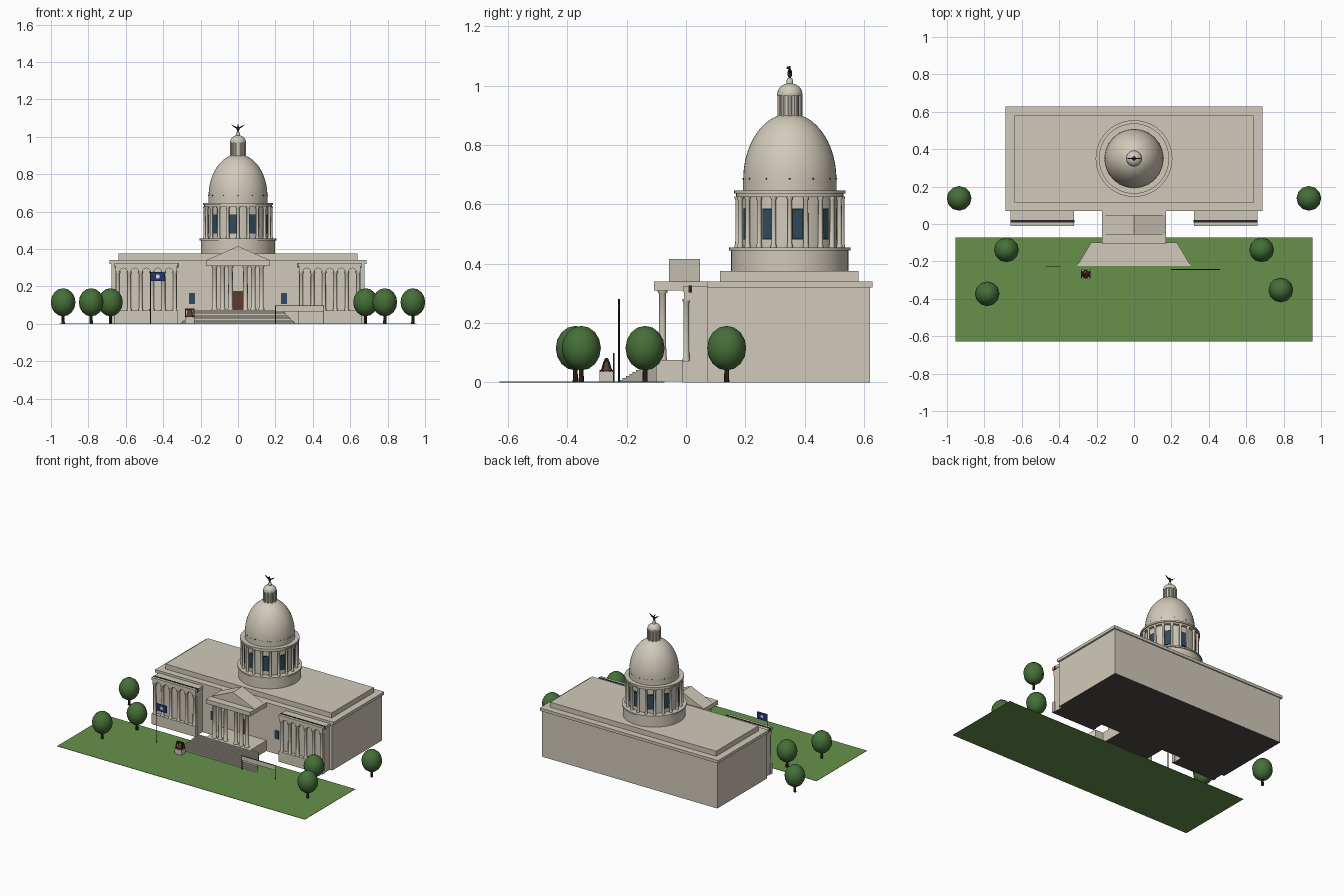
import bpy, bmesh, math
from mathutils import Vector, Matrix

cube = bpy.data.objects.get("Cube")
if cube:
    bpy.data.objects.remove(cube, do_unlink=True)


def material(name, r, g, b):
    m = bpy.data.materials.new(name)
    m.use_nodes = True
    m.diffuse_color = (r, g, b, 1)
    bsdf = m.node_tree.nodes["Principled BSDF"]
    bsdf.inputs["Base Color"].default_value = (r, g, b, 1)
    bsdf.inputs["Roughness"].default_value = 0.8
    return m


stone = material("limestone", 0.64, 0.59, 0.495)
under = material("foundation shadow grey", 0.075, 0.072, 0.058)
grass = material("lawn green", 0.135, 0.285, 0.068)
leaf = material("leaf green", 0.06, 0.16, 0.04)
bark = material("bark brown", 0.04, 0.022, 0.015)
glass = material("window blue", 0.027, 0.07, 0.115)
wood = material("door brown", 0.115, 0.045, 0.025)
iron = material("dark metal", 0.02, 0.02, 0.02)
blue = material("flag blue", 0.015, 0.035, 0.16)
white = material("emblem white", 0.7, 0.7, 0.7)


def finish(name, bm, mat, smooth=False):
    bmesh.ops.recalc_face_normals(bm, faces=bm.faces)
    me = bpy.data.meshes.new(name)
    bm.to_mesh(me)
    bm.free()
    ob = bpy.data.objects.new(name, me)
    bpy.context.collection.objects.link(ob)
    me.materials.append(mat)
    if smooth:
        bpy.ops.object.select_all(action="DESELECT")
        ob.select_set(True)
        bpy.context.view_layer.objects.active = ob
        bpy.ops.object.shade_smooth_by_angle(angle=math.radians(40))
    return ob


def box(name, x, y, z, mat):
    """Box from (low, high) ranges."""
    bm = bmesh.new()
    bmesh.ops.create_cube(bm, size=1)
    for v in bm.verts:
        v.co = Vector([(lo + hi) / 2 + c * (hi - lo) for c, (lo, hi) in zip(v.co, (x, y, z))])
    return finish(name, bm, mat)


def footed_box(name, x, y, z):
    """Stone box with a dark underside."""
    ob = box(name, x, y, z, stone)
    ob.data.materials.append(under)
    for p in ob.data.polygons:
        p.material_index = int(p.normal.z < -0.5)


def prism(name, pts, axis, lo, hi, mat):
    """Extrude a 2D outline along y (points are x, z) or z (points are x, y)."""
    bm = bmesh.new()
    put = (lambda a, b: (a, lo, b)) if axis == "y" else (lambda a, b: (a, b, lo))
    face = bm.faces.new([bm.verts.new(put(a, b)) for a, b in pts])
    out = bmesh.ops.extrude_face_region(bm, geom=[face])["geom"]
    move = Vector((0, hi - lo, 0) if axis == "y" else (0, 0, hi - lo))
    bmesh.ops.translate(bm, vec=move, verts=[v for v in out if isinstance(v, bmesh.types.BMVert)])
    return finish(name, bm, mat)


def lathe(name, profile, x, y, mat, segs=16):
    """Solid of revolution from (radius, z) points."""
    bm = bmesh.new()
    rings = []
    for r, z in profile:
        rings.append([bm.verts.new((x + r * math.cos(math.tau * i / segs),
                                    y + r * math.sin(math.tau * i / segs), z)) for i in range(segs)])
    for a, b in zip(rings, rings[1:]):
        for i in range(segs):
            j = (i + 1) % segs
            bm.faces.new((a[i], a[j], b[j], b[i]))
    bm.faces.new(rings[0])
    bm.faces.new(rings[-1])
    return finish(name, bm, mat, True)


def ball(name, center, radii, mat, segs=12):
    bm = bmesh.new()
    bmesh.ops.create_uvsphere(bm, u_segments=segs, v_segments=max(6, segs * 2 // 3), radius=1)
    bmesh.ops.transform(bm, matrix=Matrix.Translation(center) @ Matrix.Diagonal((*radii, 1)), verts=bm.verts)
    return finish(name, bm, mat, True)


def column(name, x, y, z0, z1, r):
    """Round column with a wider foot and capital."""
    c = 0.012
    lathe(name, [(r * 1.25, z0), (r * 1.25, z0 + c / 2), (r, z0 + c), (r * 0.95, z1 - c),
                 (r * 1.3, z1 - c / 2), (r * 1.3, z1)], x, y, stone, 12)


# Main block with cornice and stepped roof
footed_box("main_body", (-0.675, 0.675), (0.073, 0.62), (0, 0.32))
box("main_cornice", (-0.687, 0.687), (0.07, 0.628), (0.32, 0.34), stone)
box("roof_attic", (-0.64, 0.64), (0.115, 0.582), (0.34, 0.375), stone)

# Colonnaded wings
for s, side in ((1, "left"), (-1, "right")):
    def span(a, b):
        return tuple(sorted((s * a, s * b)))
    footed_box(f"{side}_wing_wall", span(0.325, 0.655), (0.012, 0.073), (0, 0.32))
    footed_box(f"{side}_wing_base", span(0.32, 0.66), (-0.012, 0.012), (0, 0.072))
    box(f"{side}_wing_roof", span(0.32, 0.66), (-0.01, 0.073), (0.305, 0.324), stone)
    box(f"{side}_wing_gutter", span(0.319, 0.661), (0.009, 0.021), (0.302, 0.326), iron)
    n, step = 6, 0.061
    xs = [0.3375 + step * i for i in range(n)]
    low, r = 0.276, step / 2 - 0.009
    outline = [(0.325, 0.306), (0.325, low)]
    for a, b in zip(xs, xs[1:]):
        outline += [((a + b) / 2 - r * math.cos(math.pi * k / 8), low + r * math.sin(math.pi * k / 8))
                    for k in range(9)]
    outline += [(0.655, low), (0.655, 0.306)]
    prism(f"{side}_wing_arches", [(s * a, b) for a, b in outline], "y", -0.006, 0.013, stone)
    for i, x in enumerate(xs):
        column(f"{side}_wing_column_{i}", s * x, 0.001, 0.072, low + 0.004, 0.01)
    box(f"{side}_front_window", span(0.231, 0.263), (0.0705, 0.075), (0.105, 0.165), glass)

# Entrance portico
footed_box("portico_platform", (-0.17, 0.17), (-0.1, 0.073), (0.002, 0.075))
box("portico_entablature", (-0.17, 0.17), (-0.108, 0.073), (0.31, 0.34), stone)
prism("portico_pediment", [(-0.17, 0.34), (0.17, 0.34), (0, 0.415)], "y", -0.057, 0.048, stone)
box("entrance_door", (-0.026, 0.026), (0.0705, 0.075), (0.075, 0.175), wood)
for s in (1, -1):
    for x in (0.04, 0.082, 0.125):
        column("portico_column", s * x, -0.079, 0.075, 0.31, 0.0125)

# Flared staircase
steps, depth = 11, 0.125
for i in range(steps):
    t0, t1 = i / steps, (i + 1) / steps
    w0, w1 = 0.23 + 0.075 * t0, 0.23 + 0.075 * t1
    y0, y1 = -0.1 - depth * t0, -0.1 - depth * t1
    prism(f"stair_{i}", [(-w0, y0), (w0, y0), (w1, y1), (-w1, y1)], "z", 0.0015, 0.075 * (1 - t0), stone)

# Dome and its drum
DY = 0.35
lathe("drum_base", [(0.198, 0.37), (0.198, 0.445), (0.205, 0.445), (0.205, 0.455)], 0, DY, stone, 48)
lathe("drum_wall", [(0.163, 0.45), (0.163, 0.63)], 0, DY, stone, 40)
lathe("drum_entablature", [(0.181, 0.625), (0.181, 0.636), (0.188, 0.636), (0.188, 0.647)], 0, DY, stone, 48)
lathe("dome_ring", [(0.158, 0.64), (0.158, 0.684)], 0, DY, stone, 48)
lathe("dome", [(0.157 * math.cos(a), 0.684 + 0.222 * math.sin(a))
               for a in [math.radians(5 * k) for k in range(17)]], 0, DY, stone, 48)
for i in range(20):
    a = math.radians(18 * i)
    column(f"drum_column_{i}", 0.176 * math.cos(a), DY + 0.176 * math.sin(a), 0.455, 0.626, 0.008)
for i in range(10):
    turn = Matrix.Translation((0, DY, 0)) @ Matrix.Rotation(math.radians(9 + 36 * i), 4, "Z")
    for name, depth, half, z, mat in (("frame", 0.166, 0.019, (0.482, 0.585), iron),
                                      ("window", 0.168, 0.0155, (0.486, 0.581), glass)):
        part = box(f"drum_{name}_{i}", (0.158, depth), (-half, half), z, mat)
        part.data.transform(turn)
for i in range(12):
    a = math.radians(30 * i)
    ball(f"dome_stud_{i}", (0.157 * math.cos(a), DY + 0.157 * math.sin(a), 0.686), [0.003] * 3, iron, 6)

# Lantern and bird finial
lathe("lantern_core", [(0.036, 0.89), (0.036, 0.97)], 0, DY, stone, 24)
for i in range(10):
    a = math.radians(36 * i)
    lathe(f"lantern_rib_{i}", [(0.007, 0.893), (0.007, 0.97)],
          0.037 * math.cos(a), DY + 0.037 * math.sin(a), stone, 8)
lathe("lantern_cap", [(0.043, 0.966), (0.043, 0.974)] +
      [(0.042 * math.cos(math.radians(15 * k)), 0.974 + 0.034 * math.sin(math.radians(15 * k)))
       for k in range(6)], 0, DY, stone, 24)
lathe("finial_post", [(0.011, 1.0), (0.011, 1.018), (0.007, 1.026)], 0, DY, stone, 12)
ball("bird_body", (0, DY, 1.041), (0.007, 0.008, 0.016), iron)
ball("bird_head", (0, DY - 0.005, 1.06), (0.004, 0.007, 0.005), iron, 8)
for s in (1, -1):
    prism("bird_wing", [(s * 0.002, 1.04), (s * 0.02, 1.05), (s * 0.036, 1.066), (s * 0.016, 1.056),
                        (s * 0.002, 1.05)], "y", DY - 0.003, DY + 0.003, iron)

# Lawn and trees
box("lawn", (-0.955, 0.955), (-0.628, -0.073), (0, 0.002), grass)
for i, (x, y) in enumerate([(0.935, 0.137), (0.682, -0.138), (0.785, -0.353),
                            (-0.935, 0.137), (-0.682, -0.138), (-0.785, -0.373)]):
    lathe(f"tree_trunk_{i}", [(0.009, 0.001), (0.007, 0.06)], x, y, bark, 8)
    ball(f"tree_crown_{i}", (x, y, 0.115), (0.066, 0.066, 0.075), leaf)

# Flagpole
lathe("flagpole", [(0.003, 0.001), (0.003, 0.28)], -0.468, -0.226, iron, 8)
box("flag", (-0.466, -0.392), (-0.228, -0.224), (0.228, 0.278), blue)
prism("flag_emblem", [(-0.429 + 0.011 * math.cos(math.tau * k / 12), 0.253 + 0.011 * math.sin(math.tau * k / 12))
                      for k in range(12)], "y", -0.2285, -0.2235, white)

# Notice board
box("board_panel", (0.2, 0.458), (-0.246, -0.242), (0.065, 0.096), stone)
box("board_rail", (0.198, 0.46), (-0.2465, -0.2415), (0.096, 0.099), iron)
for x in (0.2, 0.458):
    box("board_post", (x - 0.002, x + 0.002), (-0.2465, -0.2415), (0.001, 0.098), iron)

# Bell on a pedestal, hung in a frame
BX, BY = -0.258, -0.268
box("bell_pedestal", (BX - 0.026, BX + 0.026), (BY - 0.024, BY + 0.024), (0.001, 0.036), stone)
lathe("bell_stand", [(0.023, 0.036), (0.023, 0.042)], BX, BY, bark, 16)
lathe("bell", [(0.019, 0.042), (0.016, 0.05), (0.011, 0.068), (0.004, 0.075)], BX, BY, wood, 16)
box("bell_yoke", (BX - 0.025, BX + 0.025), (BY - 0.005, BY + 0.005), (0.072, 0.082), bark)
for s in (1, -1):
    for t in (1, -1):
        leg = box("bell_frame_leg", (BX + s * 0.022 - 0.003, BX + s * 0.022 + 0.003),
                  (BY + t * 0.004 - 0.003, BY + t * 0.004 + 0.003), (0.036, 0.078), bark)
        for v in leg.data.vertices:
            if v.co.z < 0.05:
                v.co.y += t * 0.013
